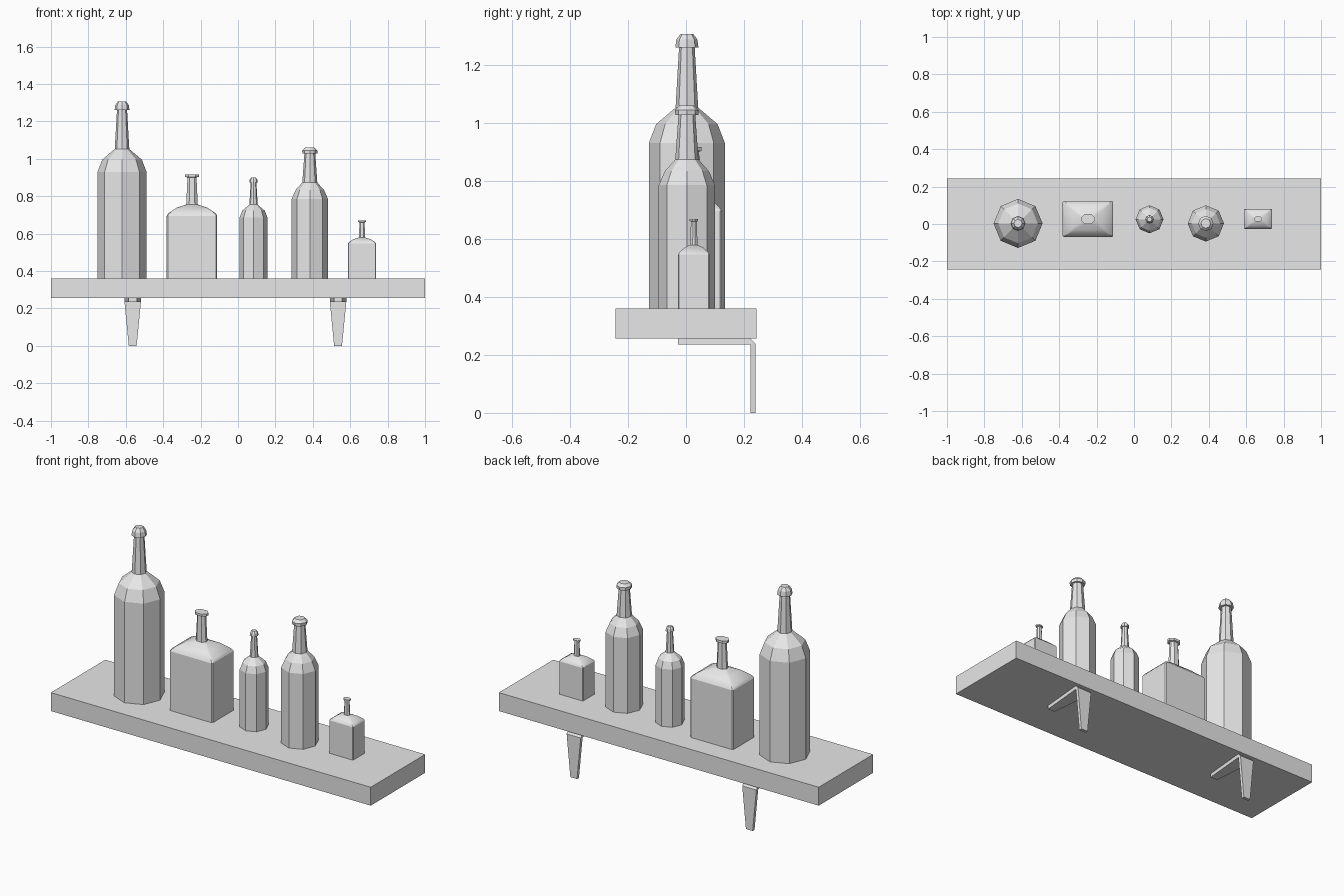
import bpy
import bmesh
from math import cos, sin, pi, radians

cube = bpy.data.objects.get("Cube")
if cube:
    bpy.data.objects.remove(cube, do_unlink=True)

SHELF_TOP = 0.36

# Single flat grey for everything
grey = bpy.data.materials.new("plain_grey")
grey.use_nodes = True
grey.diffuse_color = (0.8, 0.8, 0.8, 1)
grey.node_tree.nodes["Principled BSDF"].inputs["Base Color"].default_value = (0.8, 0.8, 0.8, 1)


def finish(name, bm, location=(0, 0, 0)):
    bmesh.ops.remove_doubles(bm, verts=bm.verts, dist=0.0001)
    bmesh.ops.recalc_face_normals(bm, faces=bm.faces)
    mesh = bpy.data.meshes.new(name)
    bm.to_mesh(mesh)
    bm.free()
    mesh.materials.append(grey)
    obj = bpy.data.objects.new(name, mesh)
    obj.location = location
    bpy.context.collection.objects.link(obj)
    return obj


def loft(name, rings, location=(0, 0, 0)):
    """Skin a list of equal-length point rings and cap both ends."""
    bm = bmesh.new()
    loops = [[bm.verts.new(p) for p in ring] for ring in rings]
    for a, b in zip(loops, loops[1:]):
        for i in range(len(a)):
            j = (i + 1) % len(a)
            bm.faces.new((a[i], a[j], b[j], b[i]))
    bm.faces.new(loops[0][::-1])
    bm.faces.new(loops[-1])
    return finish(name, bm, location)


def octagon(r, z):
    return [(r * cos(k * pi / 4), r * sin(k * pi / 4), z) for k in range(8)]


def cut_rectangle(a, b, c, z):
    """Rectangle of half sizes a, b with corners cut by c."""
    return [(a, c - b, z), (a, b - c, z), (a - c, b, z), (c - a, b, z),
            (-a, b - c, z), (-a, c - b, z), (c - a, -b, z), (a - c, -b, z)]


def bottle(name, x, y, profile, scale=1):
    loft(name, [octagon(r * scale, z * scale) for r, z in profile], (x, y, SHELF_TOP))


def flask(name, x, y, scale=1):
    rings = [[(px * scale, py * scale, pz * scale) for px, py, pz in cut_rectangle(*s)]
             for s in FLASK]
    obj = loft(name, rings, (x, y, SHELF_TOP))
    bpy.ops.object.select_all(action='DESELECT')
    obj.select_set(True)
    bpy.context.view_layer.objects.active = obj
    bpy.ops.object.shade_smooth_by_angle(angle=radians(30))


# Shelf board
bm = bmesh.new()
bmesh.ops.create_cube(bm, size=1)
bmesh.ops.scale(bm, vec=(2, 0.486, 0.104), verts=bm.verts)
finish("shelf_board", bm, (0, 0, SHELF_TOP - 0.052))

# Round bottles: (radius, height) profiles
TALL = [(0.131, 0), (0.131, 0.57), (0.106, 0.635), (0.039, 0.692), (0.027, 0.9),
        (0.04, 0.9), (0.036, 0.927), (0.022, 0.946)]
MEDIUM = [(0.097, 0), (0.097, 0.425), (0.076, 0.473), (0.04, 0.513), (0.029, 0.667),
          (0.04, 0.667), (0.041, 0.684), (0.026, 0.699)]
bottle("tall_bottle", -0.62, 0.003, TALL)
bottle("medium_bottle", 0.384, 0.003, MEDIUM)
bottle("small_bottle", 0.083, 0.025, TALL, 0.57)

# Square flasks: (half width, half depth, corner cut, height)
FLASK = [(0.135, 0.097, 0.006, 0), (0.135, 0.097, 0.006, 0.335),
         (0.128, 0.09, 0.006, 0.347), (0.082, 0.058, 0.01, 0.378),
         (0.031, 0.023, 0.016, 0.395), (0.024, 0.018, 0.012, 0.54),
         (0.037, 0.026, 0.018, 0.543), (0.037, 0.026, 0.018, 0.556)]
flask("large_flask", -0.246, 0.027)
flask("small_flask", 0.663, 0.027, 0.555)

# Tapered angle brackets: inner and outer (y, z) with half width
BRACKET = [((-0.028, 0.235), (-0.028, 0.256), 0.022),
           ((0.222, 0.235), (0.222, 0.256), 0.044),
           ((0.222, 0.235), (0.239, 0.238), 0.044),
           ((0.222, 0), (0.239, 0), 0.021)]
for name, x in (("right_bracket", -0.563), ("left_bracket", 0.535)):
    loft(name, [[(-w, *i), (w, *i), (w, *o), (-w, *o)] for i, o, w in BRACKET], (x, 0, 0))
